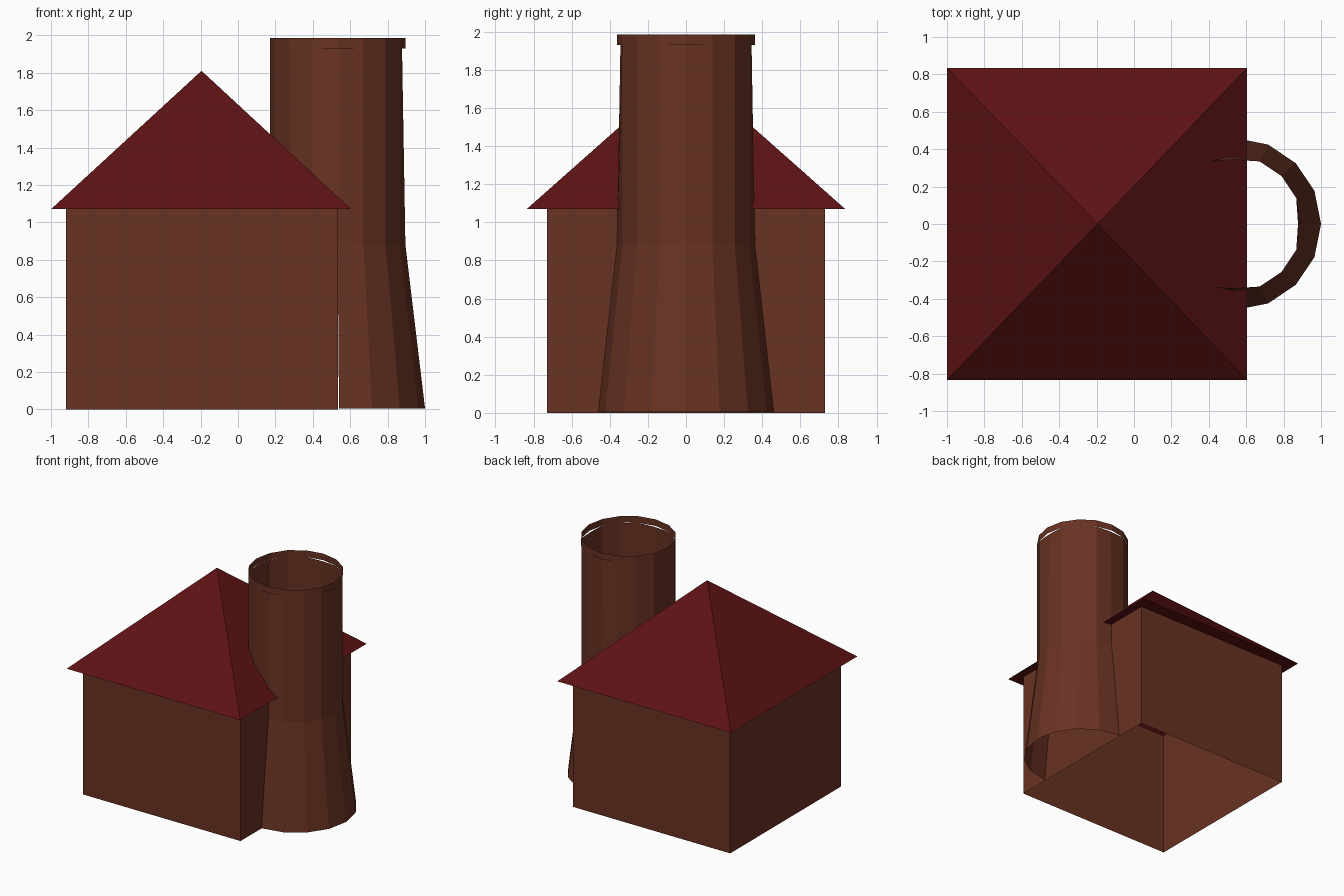
import bpy, bmesh
from math import cos, sin, pi

if "Cube" in bpy.data.objects:
    bpy.data.objects.remove(bpy.data.objects["Cube"])


def material(name, color):
    m = bpy.data.materials.new(name)
    m.diffuse_color = (*color, 1)
    m.use_nodes = True
    m.node_tree.nodes["Principled BSDF"].inputs["Base Color"].default_value = m.diffuse_color
    return m


BROWN = material("brown_wall", (0.14, 0.032, 0.016))
RED = material("dark_red_roof", (0.11, 0.006, 0.007))


def finish(name, bm, mat):
    bmesh.ops.remove_doubles(bm, verts=bm.verts, dist=1e-4)
    me = bpy.data.meshes.new(name)
    bm.to_mesh(me)
    bm.free()
    me.materials.append(mat)
    ob = bpy.data.objects.new(name, me)
    bpy.context.collection.objects.link(ob)
    return ob


def rect(bm, x0, x1, y, z):
    return [bm.verts.new((px, py, z))
            for px, py in ((x0, -y), (x1, -y), (x1, y), (x0, y))]


def bridge(bm, low, high, closed=True):
    n = len(low)
    for i in range(n if closed else n - 1):
        j = (i + 1) % n
        bm.faces.new((low[i], low[j], high[j], high[i]))


# House walls, open underneath
bm = bmesh.new()
bridge(bm, rect(bm, -0.92, 0.535, 0.73, 0), rect(bm, -0.92, 0.535, 0.73, 1.07))
finish("house_walls", bm, BROWN)

# Pyramid roof with flat eaves under the overhang
bm = bmesh.new()
inner = rect(bm, -0.92, 0.535, 0.73, 1.07)
eave = rect(bm, -1.0, 0.605, 0.835, 1.07)
bridge(bm, inner, eave)
apex = bm.verts.new((-0.195, 0, 1.81))
for i in range(4):
    bm.faces.new((eave[i], eave[(i + 1) % 4], apex))
finish("roof", bm, RED)

# Round tower, 16 sides, open at both ends
SIDES = 16


def ring(bm, cx, r, z, steps, dent=None):
    """Ring of points; the right, front and back corners may be pressed in."""
    verts = []
    for i in steps:
        a = 2 * pi * i / SIDES
        rr = dent if dent and i % SIDES in (0, 4, 12) else r
        verts.append(bm.verts.new((cx + rr * cos(a), rr * sin(a), z)))
    return verts


full, half = range(SIDES), range(-4, 5)

# Flared foot: only the half outside the house
bm = bmesh.new()
bridge(bm, ring(bm, 0.54, 0.46, 0.005, half), ring(bm, 0.533, 0.362, 0.88, half), False)
finish("tower_foot", bm, BROWN)

# Shaft with slightly flattened corners
bm = bmesh.new()
bridge(bm, ring(bm, 0.533, 0.362, 0.88, full), ring(bm, 0.533, 0.362, 1.93, full, 0.344))
finish("tower_shaft", bm, BROWN)

# Rim band at the top
bm = bmesh.new()
bridge(bm, ring(bm, 0.533, 0.363, 1.93, full), ring(bm, 0.533, 0.363, 1.985, full))
finish("tower_rim", bm, BROWN)
